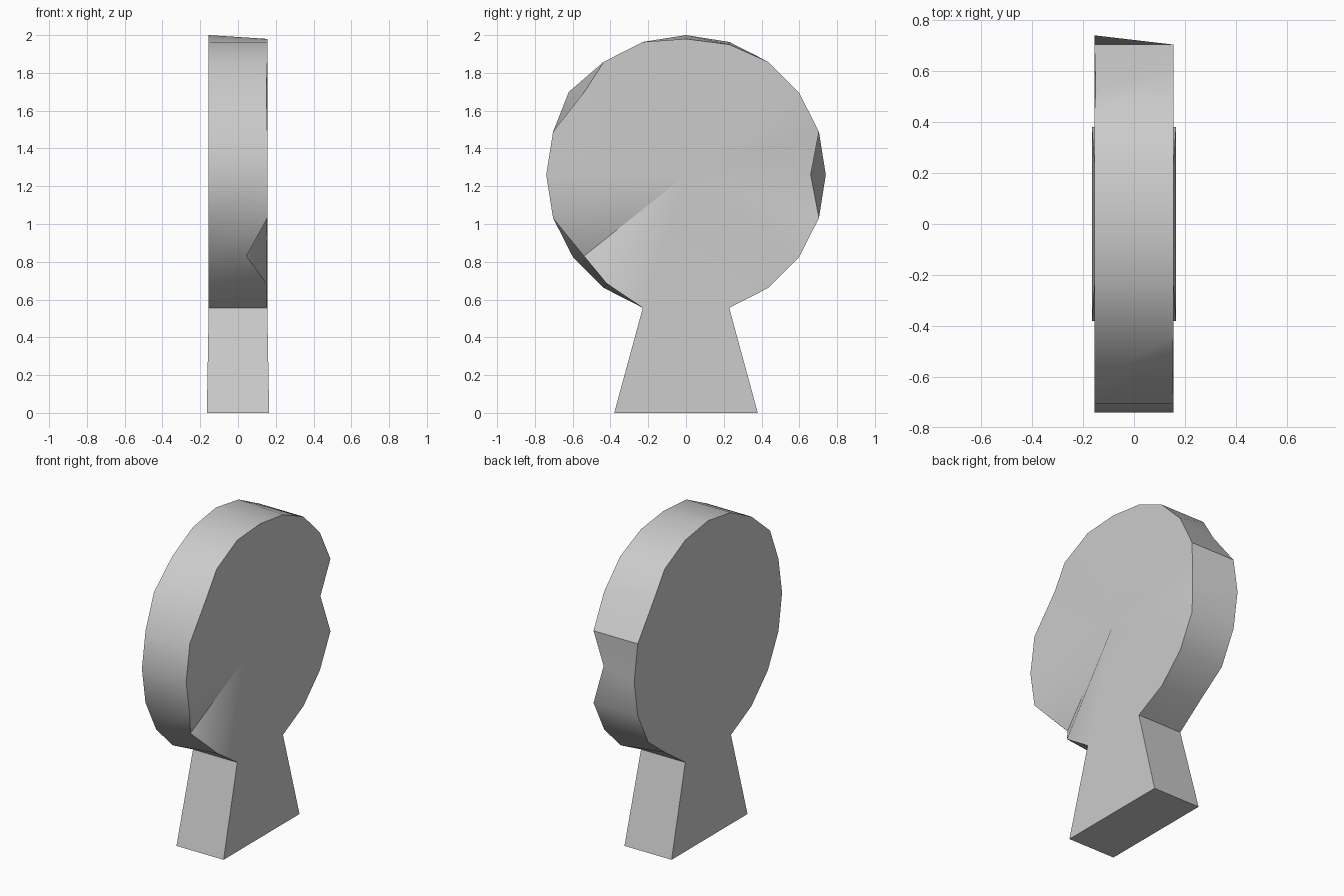
import bpy, bmesh, math

cube = bpy.data.objects.get("Cube")
if cube:
    bpy.data.objects.remove(cube, do_unlink=True)

# Plain grey material
grey = bpy.data.materials.new("plain grey")
grey.use_nodes = True
color = (0.6, 0.6, 0.6, 1)
grey.diffuse_color = color
grey.node_tree.nodes["Principled BSDF"].inputs["Base Color"].default_value = color

RADIUS, CENTRE, HALF, FOOT = 0.74, 1.26, 0.155, 0.165
STEP = math.radians(18)

# Chipped rim points: (side, step) -> (x, y, z)
chips = {
    (1, 0): (0.115, 0.66, 1.26),
    (1, 5): (0.155, 0, 1.98),
    (1, 4): (0.155, 0.23, 1.95),
    (1, 8): (0.15, -0.53, 1.71),
    (1, 12): (0.045, -0.54, 0.83),
    (1, 13): (0.15, -0.42, 0.685),
    (-1, 2): (-0.15, 0.53, 1.71),
    (-1, 8): (-0.155, -0.62, 1.7),
    (-1, -3): (-0.15, 0.42, 0.69),
}


def outline(side):
    """Round head from neck to neck, then the two corners of the foot."""
    points = []
    for k in range(-4, 15):
        a = k * STEP
        point = (side * HALF, RADIUS * math.cos(a), CENTRE + RADIUS * math.sin(a))
        points.append(chips.get((side, k), point))
    points += [(side * FOOT, -0.38, 0), (side * FOOT, 0.38, 0)]
    return points


bm = bmesh.new()
rings = []
for side in (1, -1):
    ring = [bm.verts.new(p) for p in outline(side)]
    hub = bm.verts.new((side * HALF, 0, CENTRE))
    # Fan over the round head, closed across the neck
    for i in range(19):
        bm.faces.new((hub, ring[i], ring[(i + 1) % 19]))
    # Side of the flared stem
    bm.faces.new((ring[18], ring[19], ring[20], ring[0]))
    rings.append(ring)

# Rim, stem edges and foot
right, left = rings
for i in range(21):
    j = (i + 1) % 21
    bm.faces.new((right[i], right[j], left[j], left[i]))
bmesh.ops.recalc_face_normals(bm, faces=bm.faces)

mesh = bpy.data.meshes.new("round_slab_on_stem")
bm.to_mesh(mesh)
bm.free()
mesh.materials.append(grey)
slab = bpy.data.objects.new("round_slab_on_stem", mesh)
bpy.context.collection.objects.link(slab)
bpy.context.view_layer.objects.active = slab
slab.select_set(True)
bpy.ops.object.shade_smooth_by_angle(angle=math.radians(30))
